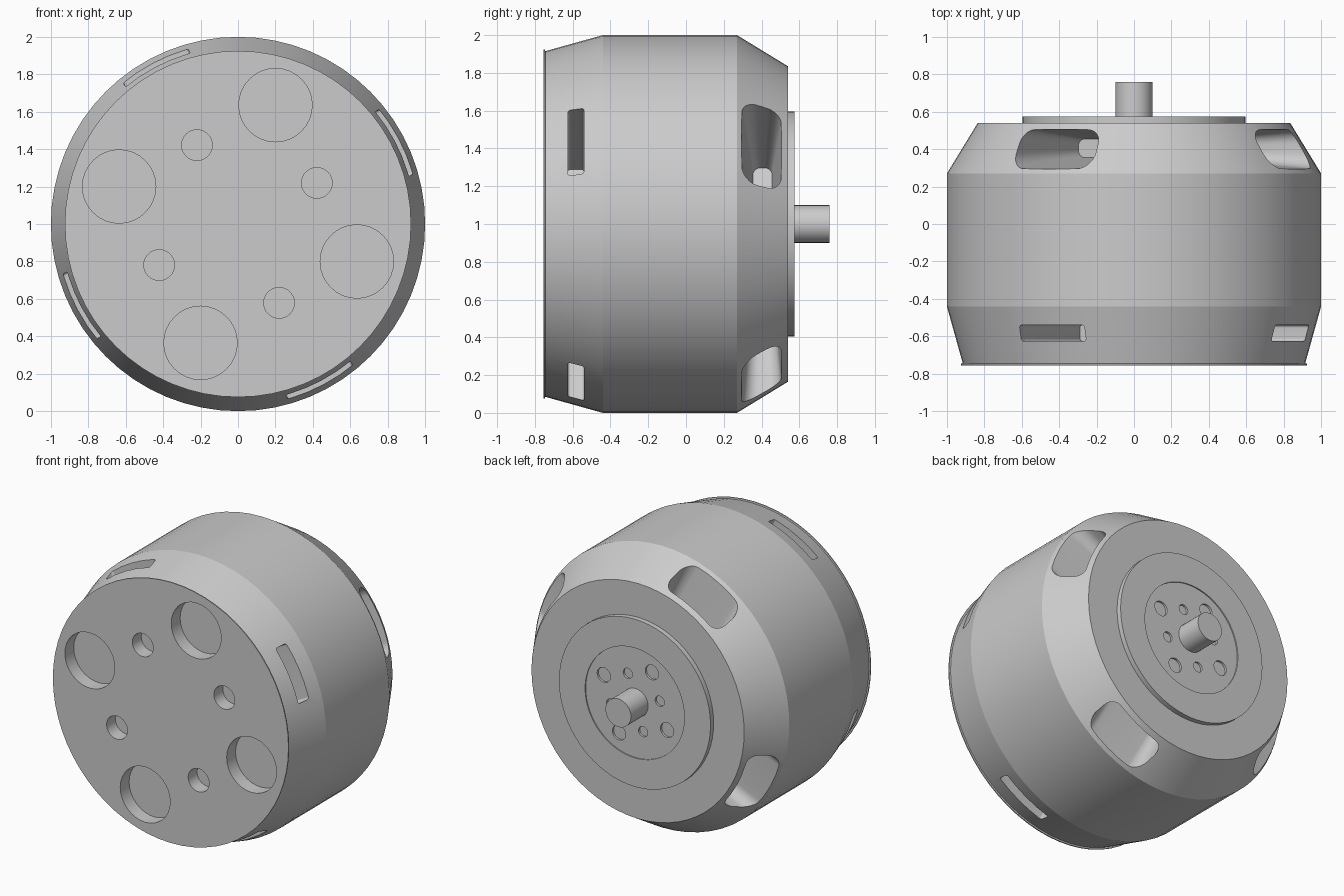
import bpy, bmesh, math
from mathutils import Vector

cube = bpy.data.objects.get("Cube")
if cube:
    bpy.data.objects.remove(cube, do_unlink=True)

grey = bpy.data.materials.new("plain grey")
grey.use_nodes = True
colour = (0.6, 0.6, 0.6, 1)
grey.diffuse_color = colour
grey.node_tree.nodes["Principled BSDF"].inputs["Base Color"].default_value = colour

TURN = math.radians(27.5)      # angle of the first side opening
QUARTER = math.pi / 2


def circle(y, r, x=0, z=1, n=64):
    """Ring around an axis parallel to y."""
    return [Vector((x + r * math.cos(2 * math.pi * i / n), y,
                    z + r * math.sin(2 * math.pi * i / n))) for i in range(n)]


def slot(angle, rho, y, half_t, half_y, corner, n=8):
    """Rounded rectangle facing outwards at distance rho from the axis."""
    out = Vector((math.cos(angle), 0, math.sin(angle)))
    side = Vector((-math.sin(angle), 0, math.cos(angle)))
    ring = []
    for k, (st, sy) in enumerate([(1, 1), (-1, 1), (-1, -1), (1, -1)]):
        for i in range(n + 1):
            a = QUARTER * (k + i / n)
            t = st * (half_t - corner) + corner * math.cos(a)
            v = sy * (half_y - corner) + corner * math.sin(a)
            ring.append(out * rho + side * t + Vector((0, y + v, 1)))
    return ring


def loft(bm, rings):
    """Closed solid through a row of rings."""
    rows = [[bm.verts.new(p) for p in ring] for ring in rings]
    new = [bm.faces.new(rows[0]), bm.faces.new(rows[-1])]
    n = len(rows[0])
    for a, b in zip(rows, rows[1:]):
        new += [bm.faces.new((a[i], a[(i + 1) % n], b[(i + 1) % n], b[i])) for i in range(n)]
    bmesh.ops.recalc_face_normals(bm, faces=new)


def solid(name, lofts):
    bm = bmesh.new()
    for rings in lofts:
        loft(bm, rings)
    mesh = bpy.data.meshes.new(name)
    bm.to_mesh(mesh)
    bm.free()
    mesh.materials.append(grey)
    obj = bpy.data.objects.new(name, mesh)
    bpy.context.collection.objects.link(obj)
    return obj


def select(obj):
    bpy.ops.object.select_all(action='DESELECT')
    obj.select_set(True)
    bpy.context.view_layer.objects.active = obj


def cut(obj, lofts):
    cutter = solid("cutter", lofts)
    cutter.hide_render = True
    mod = obj.modifiers.new("cut", 'BOOLEAN')
    mod.operation, mod.solver, mod.object = 'DIFFERENCE', 'EXACT', cutter
    select(obj)
    bpy.ops.object.modifier_apply(modifier=mod.name)
    bpy.data.objects.remove(cutter, do_unlink=True)


def smooth(obj):
    select(obj)
    bpy.ops.object.shade_smooth_by_angle(angle=math.radians(14))


def hole(angle, dist, r, y0, y1, n=32):
    x, z = dist * math.cos(angle), 1 + dist * math.sin(angle)
    return [circle(y0, r, x, z, n), circle(y1, r, x, z, n)]


# Housing: turned drum with a thin front lip and a bevelled back
profile = [(-0.755, 0.925), (-0.747, 0.925), (-0.745, 0.915),
           (-0.44, 1.0), (0.27, 1.0), (0.54, 0.835)]
housing = solid("housing", [[circle(y, r) for y, r in profile]])

cutters = []
for k in range(4):
    a = TURN + k * QUARTER
    b = a + QUARTER / 2
    # tapered back window, narrow front slot
    cutters.append([slot(a, 1.1, 0.405, 0.249, 0.12, 0.09),
                    slot(a, 0.25, 0.405, 0.205, 0.05, 0.04)])
    cutters.append([slot(a, 1.1, -0.583, 0.195, 0.043, 0.015),
                    slot(a, 0.25, -0.583, 0.195, 0.043, 0.015)])
    # large and small front holes
    cutters.append(hole(b, 0.666, 0.196, -0.8, -0.655))
    cutters.append(hole(a, 0.475, 0.082, -0.8, -0.655))
cut(housing, cutters)
smooth(housing)

# Back plate: disc with a shallow round recess and eight bolt holes
plate = solid("back_plate", [[circle(y, r) for y, r in
                              [(0.53, 0.595), (0.575, 0.595), (0.575, 0.39), (0.567, 0.39)]]])
bolts = []
for k in range(4):
    a = TURN + k * QUARTER
    bolts.append(hole(a, 0.28, 0.052, 0.552, 0.6))
    bolts.append(hole(a + QUARTER / 2, 0.2, 0.036, 0.552, 0.6))
cut(plate, bolts)
smooth(plate)

# Shaft
shaft = solid("shaft", [[circle(0.55, 0.1, n=32), circle(0.76, 0.1, n=32)]])
smooth(shaft)
